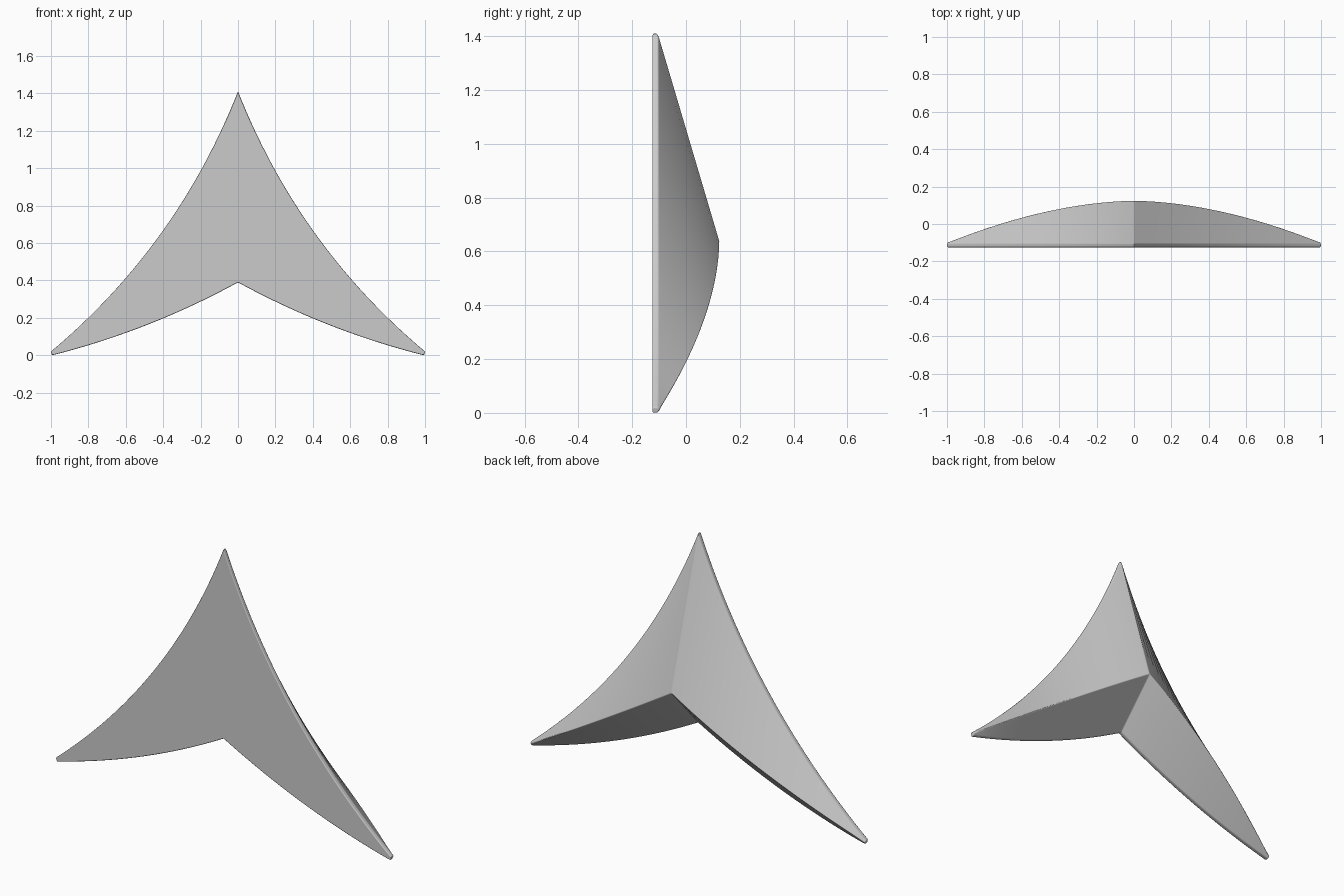
import bpy
import bmesh
import math
from mathutils import Vector

if "Cube" in bpy.data.objects:
    bpy.data.objects.remove(bpy.data.objects["Cube"], do_unlink=True)

STATIONS = 28
FRONT, RIM = -0.125, -0.104


def arc(start, end, sag, t):
    """Point on a shallow arc from start to end, bowed inwards by sag."""
    a, b = Vector(start), Vector(end)
    d = (b - a).normalized()
    inward = Vector((d.y, -d.x))
    return a.lerp(b, t) + inward * (4 * sag * t * (1 - t))


def section(t, side):
    """Five-point cross-section: front face, rim and back ridge."""
    upper = arc((0, 1.412), (1, 0.02), 0.109, t)
    lower = arc((0, 0.39), (0.994, 0), 0.034, t)
    ridge_x = 0.998 * t
    ridge_z = 0.635 + (0.012 - 0.635) * t
    ridge_y = 0.125 - 0.224 * t ** 1.8
    return [
        (side * lower.x, FRONT, lower.y),
        (side * lower.x, RIM, lower.y),
        (side * ridge_x, ridge_y, ridge_z),
        (side * upper.x, RIM, upper.y),
        (side * upper.x, FRONT, upper.y),
    ]


# Swept shell, lofted from the centre ridge out to each wing tip
bm = bmesh.new()
for side in (-1, 1):
    rings = [[bm.verts.new(p) for p in section(i / STATIONS, side)]
             for i in range(STATIONS + 1)]
    for a, b in zip(rings, rings[1:]):
        for k in range(5):
            j = (k + 1) % 5
            bm.faces.new((a[k], a[j], b[j], b[k]))
    bm.faces.new(rings[-1])
bmesh.ops.remove_doubles(bm, verts=bm.verts, dist=0.0001)
bmesh.ops.recalc_face_normals(bm, faces=bm.faces)
mesh = bpy.data.meshes.new("swept_shell")
bm.to_mesh(mesh)
bm.free()
shell = bpy.data.objects.new("swept_shell", mesh)
bpy.context.collection.objects.link(shell)

# Plain grey finish
grey = bpy.data.materials.new("light_grey")
grey.use_nodes = True
colour = (0.6, 0.6, 0.6, 1)
grey.diffuse_color = colour
grey.node_tree.nodes["Principled BSDF"].inputs["Base Color"].default_value = colour
mesh.materials.append(grey)

# Softened edges with smooth facets between them
mesh.shade_smooth()
bevel = shell.modifiers.new("soft_edges", "BEVEL")
bevel.width = 0.005
bevel.segments = 2
bevel.limit_method = "ANGLE"
bevel.angle_limit = math.radians(15)
bevel.use_clamp_overlap = False
bevel.harden_normals = True
